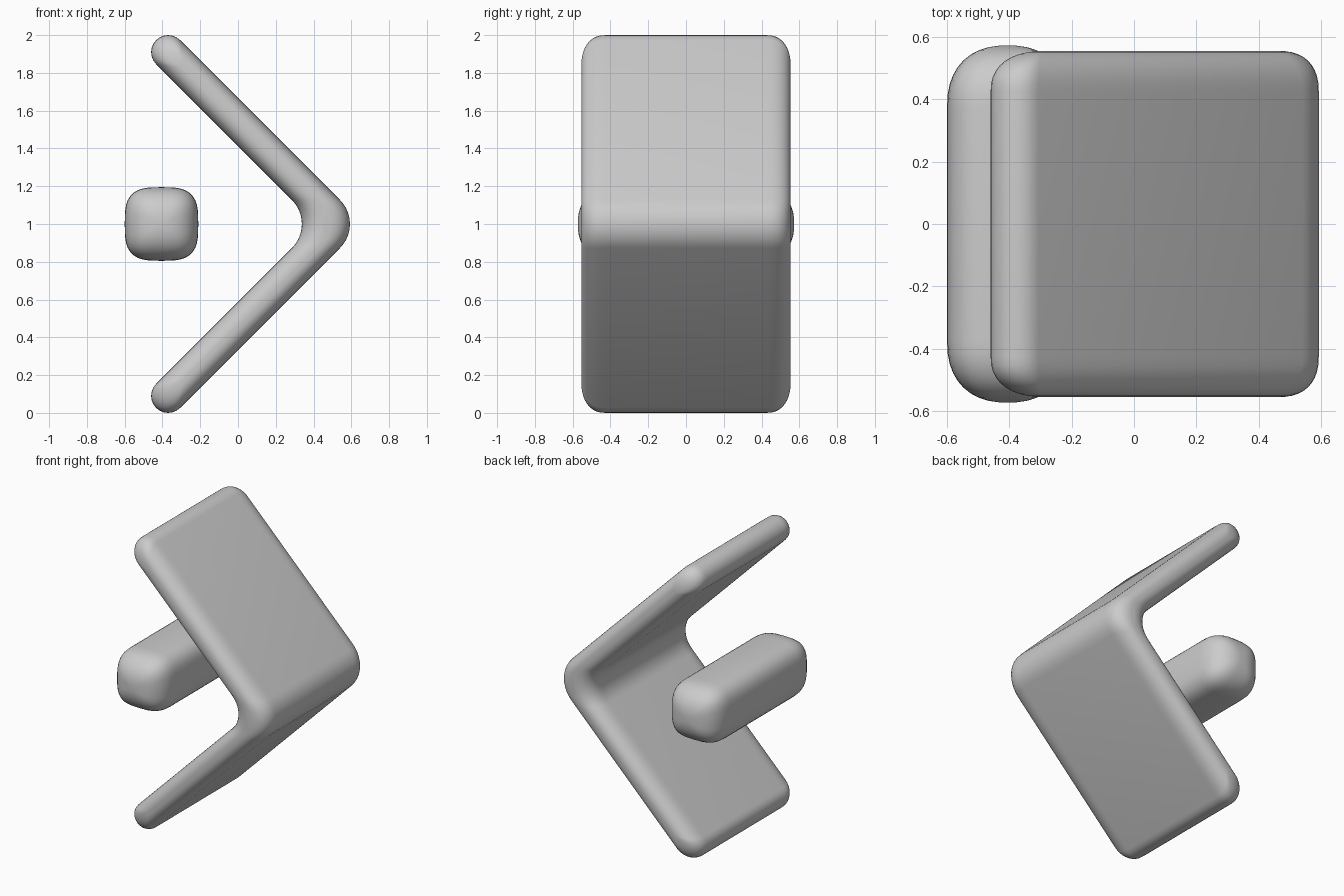
import bpy
import bmesh
from math import sin, cos, radians, sqrt, copysign

cube = bpy.data.objects.get("Cube")
if cube:
    bpy.data.objects.remove(cube, do_unlink=True)

grey = bpy.data.materials.new("plain grey")
grey.use_nodes = True
colour = (0.6, 0.6, 0.6, 1)
grey.diffuse_color = colour
grey.node_tree.nodes["Principled BSDF"].inputs["Base Color"].default_value = colour

MID = 1.0  # height of the mirror plane


def power(v, p):
    return copysign(abs(v) ** p, v)


def loft(name, section, half_width, depth, steps=9):
    """Loft an x-z section along y, shrinking it round both ends."""
    angles = [radians(84 * i / steps) for i in range(steps + 1)]
    stations = [(half_width - depth + depth * power(sin(a), 0.85),
                 power(cos(a), 0.85)) for a in angles]
    stations = [(-y, s) for y, s in reversed(stations)] + stations
    bm = bmesh.new()
    rings = [[bm.verts.new((x, y, z)) for x, z in section(s)] for y, s in stations]
    count = len(rings[0])
    for a, b in zip(rings, rings[1:]):
        for i in range(count):
            j = (i + 1) % count
            bm.faces.new((a[i], a[j], b[j], b[i]))
    for ring in (rings[0], rings[-1]):
        bm.faces.new(ring)
    bmesh.ops.recalc_face_normals(bm, faces=bm.faces)
    mesh = bpy.data.meshes.new(name)
    bm.to_mesh(mesh)
    bm.free()
    mesh.materials.append(grey)
    obj = bpy.data.objects.new(name, mesh)
    bpy.context.collection.objects.link(obj)
    bpy.ops.object.select_all(action="DESELECT")
    obj.select_set(True)
    bpy.context.view_layer.objects.active = obj
    bpy.ops.object.shade_smooth_by_angle(angle=radians(60))


def arc(cx, cz, radius, start, end, steps):
    angles = [radians(start + (end - start) * i / steps) for i in range(steps + 1)]
    return [(cx + radius * cos(a), cz + radius * sin(a)) for a in angles]


def chevron(s):
    """Two sloping arms with round tips and a filleted fold."""
    half, fillet, fold = 0.09 * s, 0.18, 0.54
    back = 0.085 * (1 - s)
    centre = fold - fillet * sqrt(2)
    shift = half * sqrt(2)
    upper = arc(centre + shift, MID, fillet, 0, 45, 5)
    upper += arc(-0.37 + back, 1.91 - back, half, 45, 225, 12)
    upper += arc(centre - shift, MID, fillet, 45, 0, 5)
    lower = [(x, 2 * MID - z) for x, z in reversed(upper[1:-1])]
    return upper + lower


def soft_square(s):
    """Square with softly rounded corners."""
    size = 0.195 * s
    angles = [radians(10 * i) for i in range(36)]
    return [(-0.405 + size * power(cos(a), 0.62),
             MID + size * power(sin(a), 0.62)) for a in angles]


# Folded sheet
loft("folded_sheet", chevron, 0.555, 0.13)
# Separate cross bar
loft("cross_bar", soft_square, 0.573, 0.2)
